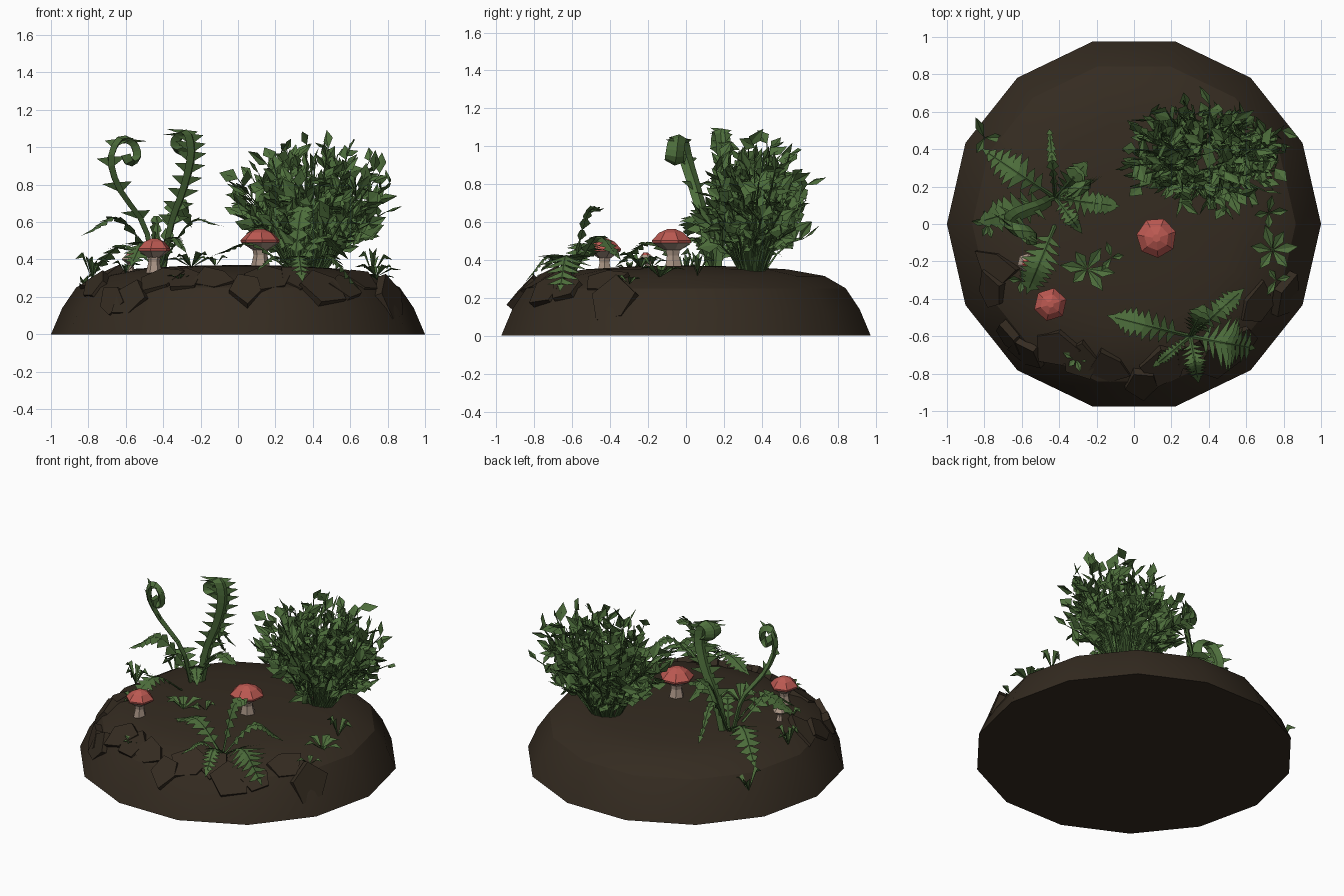
import bpy, bmesh, math, random
from mathutils import Vector as V

if "Cube" in bpy.data.objects:
    bpy.data.objects.remove(bpy.data.objects["Cube"])

random.seed(7)

def mat(name, col):
    m = bpy.data.materials.new(name)
    m.diffuse_color = (*col, 1)
    m.use_nodes = True
    m.node_tree.nodes["Principled BSDF"].inputs["Base Color"].default_value = m.diffuse_color
    return m

SOIL = mat("soil brown", (0.035, 0.0245, 0.015))
LEAF = mat("leaf green", (0.076, 0.158, 0.045))
STEM = mat("plant stem green", (0.062, 0.130, 0.038))
RED = mat("mushroom red", (0.50, 0.100, 0.083))
PALE = mat("mushroom beige", (0.40, 0.30, 0.235))

def finish(name, bm, *mats):
    me = bpy.data.meshes.new(name)
    bm.to_mesh(me)
    bm.free()
    for m in mats:
        me.materials.append(m)
    ob = bpy.data.objects.new(name, me)
    bpy.context.collection.objects.link(ob)
    return ob

def face(bm, pts, mi=0):
    f = bm.faces.new([bm.verts.new(p) for p in pts])
    f.material_index = mi
    return f

def lathe(bm, profile, n, centre=V((0, 0, 0)), lean=V((0, 0, 0)), mi=0, phase=0.0):
    """Closed turned shape from (radius, height) pairs."""
    rings = []
    for r, z in profile:
        c = centre + V((0, 0, z)) + lean * z
        rings.append([bm.verts.new(c + V((r * math.cos(a), r * math.sin(a), 0)))
                      for a in (phase + k * math.tau / n for k in range(n))])
    fs = [bm.faces.new((a[k], a[(k + 1) % n], b[(k + 1) % n], b[k]))
          for a, b in zip(rings, rings[1:]) for k in range(n)]
    fs += [bm.faces.new(rings[0][::-1]), bm.faces.new(rings[-1])]
    for f in fs:
        f.material_index = mi

MOUND = [(1, 0), (0.94, 0.14), (0.865, 0.25), (0.75, 0.315), (0.55, 0.35), (0.3, 0.365), (0.03, 0.37)]

def ground(x, y):
    r = math.hypot(x, y)
    for (r0, z0), (r1, z1) in zip(MOUND, MOUND[1:]):
        if r >= r1:
            return z0 + (z1 - z0) * (r0 - r) / (r0 - r1)
    return 0.37

def smooth_path(pts, n):
    """Evenly stepped spline through the points."""
    pts = [V(p) for p in pts]
    q = [2 * pts[0] - pts[1]] + pts + [2 * pts[-1] - pts[-2]]
    out = []
    for i in range(n + 1):
        s = i / n * (len(pts) - 1)
        k = min(int(s), len(pts) - 2)
        t = s - k
        a, b, c, d = q[k:k + 4]
        out.append(0.5 * (2 * b + (c - a) * t + (2 * a - 5 * b + 4 * c - d) * t * t
                          + (3 * b - a - 3 * c + d) * t ** 3))
    return out

def ribbon_stem(bm, path, side, w0, w1, thick, mi):
    """Tapered four-sided stem, broad along the side vector."""
    rings = []
    for i, p in enumerate(path):
        t = (path[min(i + 1, len(path) - 1)] - path[max(i - 1, 0)]).normalized()
        nrm = side.cross(t).normalized()
        w = w0 + (w1 - w0) * i / (len(path) - 1)
        h = thick * (w / max(w0, w1))
        rings.append([bm.verts.new(p + d) for d in (side * w, nrm * h, -side * w, -nrm * h)])
    for a, b in zip(rings, rings[1:]):
        for k in range(4):
            bm.faces.new((a[k], a[(k + 1) % 4], b[(k + 1) % 4], b[k])).material_index = mi
    bm.faces.new(rings[-1]).material_index = mi

def frond(bm, pts, width, n=11, start=0.15):
    """Fern leaf: slim midrib with separate pointed leaflets to both sides."""
    path = smooth_path(pts, n)
    side = (path[-1] - path[0]).cross(V((0, 0, 1))).normalized()
    ribbon_stem(bm, path, side, 0.012, 0.005, 0.006, 1)
    step = (path[1] - path[0]).length
    for i in range(n):
        u = i / n
        if u < start:
            continue
        t = (path[i + 1] - path[i]).normalized()
        nrm = side.cross(t).normalized()
        L = width * math.sin(math.pi * (0.15 + 0.75 * u)) * random.uniform(0.85, 1.2)
        for s in (-1, 1):
            d = side * s
            face(bm, [path[i] - t * step * 0.1, path[i] + d * L + t * L * 0.45 - nrm * L * 0.1,
                      path[i] + d * L * 0.4 + t * (step * 0.7 + L * 0.2), path[i] + t * step * 0.8])
    t = (path[-1] - path[-2]).normalized()
    face(bm, [path[-1] - side * 0.02, path[-1] + t * 0.05, path[-1] + side * 0.02])

def low_frond(bm, a, b, rise, width, n=10, tip=0.03):
    """Arching frond between two ground positions (x, y)."""
    p = V((*a, ground(*a) - 0.01))
    q = V((*b, ground(*b) + tip))
    frond(bm, [p, p.lerp(q, 0.55) + V((0, 0, rise)), q], width, n)

# Earth mound
bm = bmesh.new()
lathe(bm, MOUND, 14)
mound = finish("earth_mound", bm, SOIL)
bpy.context.view_layer.objects.active = mound
mound.select_set(True)
bpy.ops.object.shade_smooth_by_angle(angle=math.radians(24))

# Broad low earth slabs on the front slope
bm = bmesh.new()
for k in range(14):
    a = math.radians(198 + k * 10.5 + random.uniform(-3, 3))
    r = random.choice((0.8, 0.87, 0.93))
    c = V((r * math.cos(a), r * math.sin(a), 0)) * 0.98
    c.z = ground(c.x, c.y)
    out = V((math.cos(a), math.sin(a), 0.35 + (0.93 - r) * 8)).normalized()
    along = V((-math.sin(a), math.cos(a), 0))
    up = out.cross(along)
    ang = random.uniform(0, math.tau)
    pts = [c + (along * math.cos(ang + g) + up * math.sin(ang + g)) * random.uniform(0.07, 0.15)
           for g in (0, 1.3, 2.5, 3.7, 5.0)]
    tilt = up * random.uniform(-0.1, 0.1)
    top = [p + out * (0.008 + (p - c).dot(tilt)) for p in pts]
    face(bm, top)
    for i in range(5):
        j = (i + 1) % 5
        face(bm, [pts[i] - out * 0.04, pts[j] - out * 0.04, top[j], top[i]])
finish("earth_slabs", bm, SOIL)

# Mushrooms: faceted cap over a flared stem
def mushroom(name, x, y, r, h, lean, sides=6, red=1.0):
    bm = bmesh.new()
    c = V((x, y, ground(x, y) - 0.02))
    lathe(bm, [(r * 0.5, 0), (r * 0.34, h * 0.35), (r * 0.45, h * 0.62)], 6, c, lean, 0)
    lathe(bm, [(r * 0.4, h * 0.48), (r * 0.97, h * 0.66)], sides, c, lean, 0, 0.3)
    if red < 1:
        lathe(bm, [(r, h * 0.66), (r * red, h * 0.88)], sides, c, lean, 0, 0.3)
        lathe(bm, [(r * red, h * 0.88), (r * red * 0.4, h)], sides, c, lean, 1, 0.3)
    else:
        lathe(bm, [(r * 0.97, h * 0.66), (r, h * 0.72), (r * 0.62, h * 0.91), (r * 0.2, h)],
              sides, c, lean, 1, 0.3)
    finish(name, bm, PALE, RED)

mushroom("large_mushroom", 0.12, -0.065, 0.108, 0.215, V((0, -0.05, 0)), 7)
mushroom("front_mushroom", -0.45, -0.43, 0.09, 0.195, V((0.02, 0, 0)))
mushroom("small_mushroom", -0.575, -0.19, 0.05, 0.12, V((0.0, -0.2, 0)), 6, 0.5)

# Bush: many arching shoots covered with broad, pointed, folded leaves
bm = bmesh.new()
centre = V((0.39, 0.37, 0.67))
N = 96
for k in range(N):
    z = -0.5 + 1.48 * (k + 0.5) / N
    a = k * 2.39996
    rr = math.sqrt(1 - z * z)
    f = random.uniform(0.6, 1.0)
    tip = centre + V((0.46 * rr * math.cos(a), 0.29 * rr * math.sin(a), 0.40 * z)) * f
    root = V((0.37 + 0.09 * math.cos(a), 0.35 + 0.06 * math.sin(a), 0.33))
    mid = root.lerp(tip, 0.5) + V((0, 0, 0.05))
    path = smooth_path([root, mid, tip], 9)
    side = (tip - root).cross(V((0.1, 0.2, 1))).normalized()
    ribbon_stem(bm, path[::3], side, 0.010, 0.004, 0.006, 1)
    for i in range(3, 10):
        t = (path[i] - path[i - 1]).normalized()
        d = (t * 0.7 + V((random.uniform(-1, 1), random.uniform(-1, 1), random.uniform(-0.6, 0.8)))).normalized()
        w = d.cross(V((random.uniform(-1, 1), random.uniform(-1, 1), random.uniform(-0.5, 0.8)))).normalized()
        nrm = d.cross(w)
        L, W = random.uniform(0.08, 0.14), random.uniform(0.028, 0.048)
        p = path[i]
        m = p + d * L * 0.45 - nrm * 0.01
        q = p + d * L
        face(bm, [p, p + d * L * 0.35 + w * W, q, m])
        face(bm, [p, m, q, p + d * L * 0.55 - w * W * 0.8])
finish("leafy_bush", bm, LEAF, STEM)

# Curled young fern shoots
bm = bmesh.new()
hooks = [
    ([(-0.45, 0.13, 0.34), (-0.50, 0.10, 0.58), (-0.63, 0.05, 0.77), (-0.68, 0.0, 0.93), (-0.635, -0.03, 1.04),
      (-0.56, -0.05, 1.02), (-0.54, -0.06, 0.95), (-0.58, -0.06, 0.92), (-0.60, -0.05, 0.96)], V((0.40, -0.9, 0.1))),
    ([(-0.40, 0.16, 0.34), (-0.36, 0.18, 0.58), (-0.29, 0.2, 0.78), (-0.25, 0.2, 0.96), (-0.27, 0.19, 1.07),
      (-0.325, 0.18, 1.05), (-0.33, 0.18, 1.0), (-0.295, 0.18, 0.98)], V((-0.5, -0.85, 0.1))),
]
for h, (pts, side) in enumerate(hooks):
    side.normalize()
    path = smooth_path(pts, 20)
    ribbon_stem(bm, path, side, 0.03, 0.062, 0.026, 0)
    # pointed leaflets along the straight part of the shoot
    for i in range(3, 13, 2 - h):
        t = (path[i + 1] - path[i]).normalized()
        for s in (-1, 1):
            e = (side * s + V((s * 0.75, 0, 0)) * (1 if side.x > 0 else -1)).normalized()
            face(bm, [path[i] - t * 0.015, path[i] + e * 0.1 + t * 0.045, path[i] + t * 0.05])
finish("curled_fern_shoots", bm, LEAF, STEM)

# Spreading fern behind the mushrooms
bm = bmesh.new()
c = (-0.42, 0.14)
for end, rise, width, tip in [((-0.78, 0.38), 0.14, 0.09, 0.08), ((-0.80, 0.02), 0.16, 0.09, 0.26),
                              ((-0.12, 0.10), 0.12, 0.07, 0.22), ((-0.27, 0.31), 0.20, 0.07, 0.25),
                              ((-0.45, 0.48), 0.22, 0.03, 0.12), ((-0.30, -0.02), 0.10, 0.05, 0.10)]:
    low_frond(bm, c, end, rise, width, 10, tip)
low_frond(bm, (-0.42, 0.0), (-0.56, -0.34), 0.12, 0.10, 11, 0.06)
finish("left_fern", bm, LEAF, STEM)

# Spreading fern at the front right
bm = bmesh.new()
c = (0.30, -0.60)
for end, rise, width, tip in [((-0.10, -0.50), 0.10, 0.08, 0.08), ((0.62, -0.66), 0.13, 0.13, 0.08),
                              ((0.56, -0.37), 0.14, 0.07, 0.10), ((0.34, -0.82), 0.10, 0.07, 0.10),
                              ((0.13, -0.74), 0.07, 0.04, 0.05), ((0.36, -0.47), 0.12, 0.06, 0.32)]:
    low_frond(bm, c, end, rise, width, 11, tip)
finish("front_fern", bm, LEAF, STEM)

# Little ground plants: rosettes of broad pointed leaves
bm = bmesh.new()
for x, y, n, L, h in [(0.74, -0.14, 6, 0.12, 0.06), (-0.25, -0.24, 6, 0.13, 0.07), (-0.31, -0.72, 5, 0.07, 0.03),
                      (-0.80, 0.46, 3, 0.10, 0.12), (-0.78, 0.0, 6, 0.08, 0.12), (-0.60, -0.30, 4, 0.08, 0.06),
                      (0.76, -0.30, 3, 0.08, 0.04), (-0.12, -0.18, 3, 0.08, 0.06), (0.72, 0.06, 4, 0.09, 0.12)]:
    p = V((x, y, ground(x, y) - 0.005))
    for k in range(n):
        a = k * math.tau / n + random.uniform(-0.3, 0.3)
        d = V((math.cos(a), math.sin(a), 0)) * L * random.uniform(0.75, 1.15)
        w = V((-math.sin(a), math.cos(a), 0)) * L * 0.24
        up = V((0, 0, h * random.uniform(0.7, 1.3)))
        m, q = p + d * 0.6 + up * 0.8, p + d * 1.05 + up * 0.75
        face(bm, [p, m + w + up * 0.2, q, m])
        face(bm, [p, m, q, m - w + up * 0.2])
finish("ground_plants", bm, LEAF)
